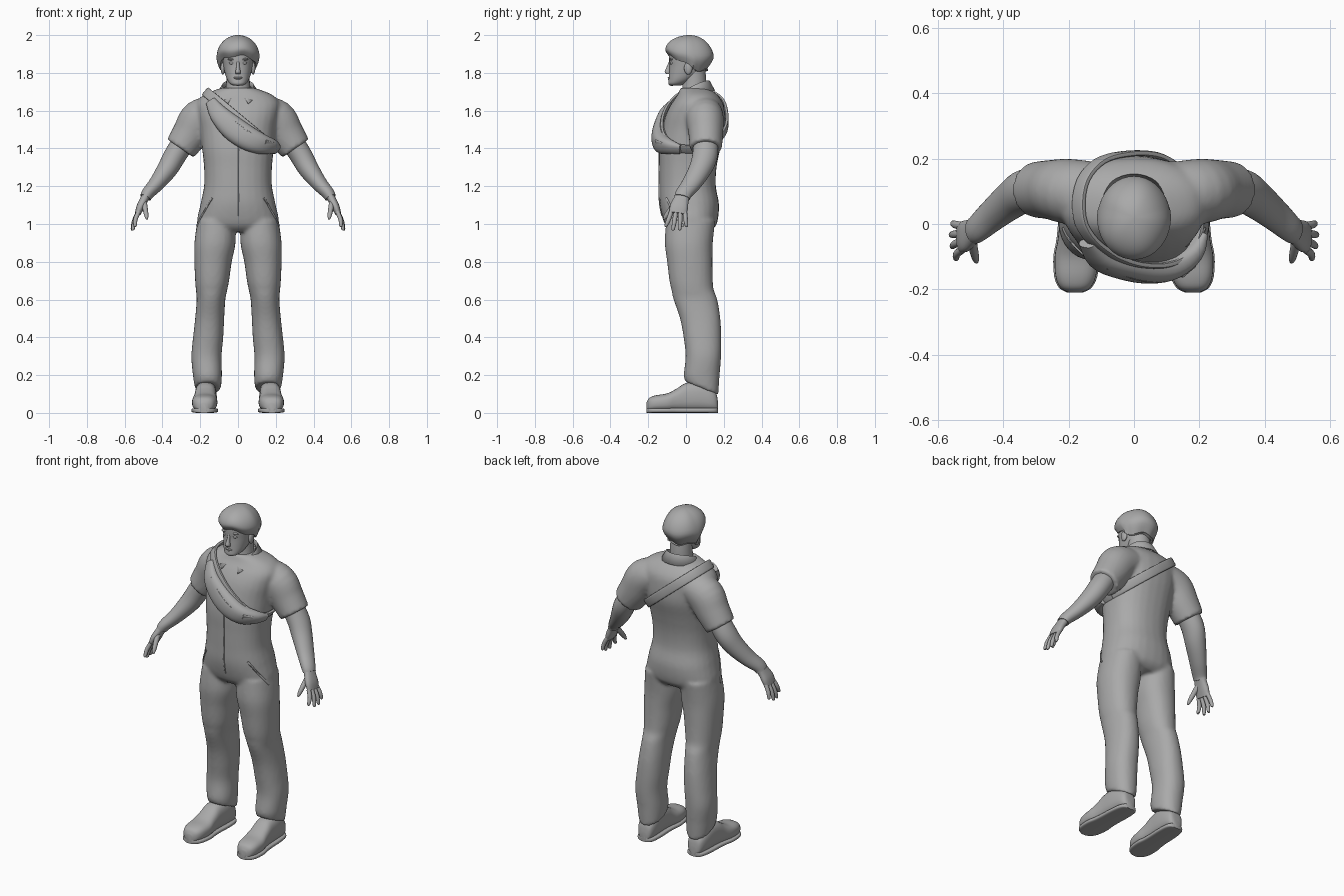
import bpy, bmesh, math
from mathutils import Vector
from mathutils.bvhtree import BVHTree

if "Cube" in bpy.data.objects:
    bpy.data.objects.remove(bpy.data.objects["Cube"])

grey = bpy.data.materials.new("plain grey")
grey.diffuse_color = (0.40, 0.40, 0.40, 1)
grey.use_nodes = True
grey.node_tree.nodes["Principled BSDF"].inputs["Base Color"].default_value = grey.diffuse_color


def add_object(name, bm):
    bmesh.ops.recalc_face_normals(bm, faces=bm.faces)
    mesh = bpy.data.meshes.new(name)
    bm.to_mesh(mesh)
    bm.free()
    mesh.materials.append(grey)
    mesh.polygons.foreach_set("use_smooth", [True] * len(mesh.polygons))
    ob = bpy.data.objects.new(name, mesh)
    bpy.context.collection.objects.link(ob)
    return ob


def skin_rows(bm, rows, closed=True):
    vs = [[bm.verts.new(p) for p in r] for r in rows]
    n = len(vs[0])
    for a, b in zip(vs, vs[1:]):
        for i in range(n if closed else n - 1):
            j = (i + 1) % n
            bm.faces.new((a[i], a[j], b[j], b[i]))
    return vs


def spline(pts, steps):
    """Smooth curve through the points; radii are interpolated too."""
    p = [Vector(q) for q in pts]
    out = []
    for i in range(len(p) - 1):
        a, b, c, d = p[max(i - 1, 0)], p[i], p[i + 1], p[min(i + 2, len(p) - 1)]
        for k in range(steps):
            t = k / steps
            out.append(0.5 * (2 * b + (c - a) * t + (2 * a - 5 * b + 4 * c - d) * t * t
                              + (3 * b - a - 3 * c + d) * t ** 3))
    return out + [p[-1]]


def tube(name, pts, ref=(0, 1, 0), axis=None, power=2.0, n=28, steps=4, s=1):
    """Loft of (x, y, z, radius across, radius along ref); s = -1 builds the mirror side."""
    path = spline(pts, steps)
    cen = [Vector(q[:3]) for q in path]
    rows = []
    for i, q in enumerate(path):
        t = Vector(axis) if axis else cen[min(i + 1, len(cen) - 1)] - cen[max(i - 1, 0)]
        t.normalize()
        v = Vector(ref)
        v = (v - t * v.dot(t)).normalized()
        u = v.cross(t)
        row = []
        for k in range(n):
            c, d = math.cos(k * math.tau / n), math.sin(k * math.tau / n)
            c = math.copysign(abs(c) ** (2 / power), c)
            d = math.copysign(abs(d) ** (2 / power), d)
            p = cen[i] + u * (q[3] * c) + v * (q[4] * d)
            row.append((p.x * s, p.y, p.z))
        rows.append(row)
    bm = bmesh.new()
    vs = skin_rows(bm, rows)
    bm.faces.new(vs[0])
    bm.faces.new(vs[-1])
    return add_object(name, bm)


def blob(name, loc, size):
    bm = bmesh.new()
    bmesh.ops.create_uvsphere(bm, u_segments=20, v_segments=12, radius=1)
    for v in bm.verts:
        v.co = Vector([a * b + c for a, b, c in zip(v.co, size, loc)])
    return add_object(name, bm)


UP = (0, 0, 1)

# boiler suit: torso, legs and short sleeves fused into one cloth surface
torso = tube("suit", [
    (0, .025, .96, .15, .10), (0, .025, 1.0, .215, .138), (0, .018, 1.1, .20, .157),
    (0, .008, 1.2, .18, .15), (0, .01, 1.3, .18, .152), (0, .02, 1.4, .19, .162),
    (0, .04, 1.5, .20, .167), (0, .05, 1.58, .215, .157), (0, .06, 1.64, .22, .137),
    (0, .06, 1.685, .18, .105), (0, .045, 1.72, .09, .075)], axis=UP, power=2.3)
bm = bmesh.new()
bm.from_mesh(torso.data)
torso_tree = BVHTree.FromBMesh(bm)
bm.free()
parts = [torso]
for s in (-1, 1):
    leg = tube("leg", [
        (.115, .025, 1.02, .10, .13), (.122, .015, .9, .109, .127), (.132, .02, .8, .099, .12),
        (.137, .027, .7, .09, .115), (.140, .035, .65, .083, .112), (.143, .05, .6, .076, .116),
        (.15, .075, .5, .077, .107), (.158, .087, .4, .08, .10), (.167, .092, .3, .08, .094),
        (.162, .083, .2, .077, .095), (.159, .083, .13, .069, .088)], axis=UP, power=2.2, s=s)
    for v in leg.data.vertices:          # trouser hem drops towards the heel
        if v.co.z < .2:
            v.co.z -= (v.co.y - .085) * .4 * (.2 - v.co.z) / .07
    sleeve = tube("sleeve", [
        (.12, .09, 1.59, .09, .10), (.20, .10, 1.555, .106, .10),
        (.25, .105, 1.48, .098, .092), (.305, .105, 1.40, .085, .085)], s=s)
    parts += [leg, sleeve]
bpy.ops.object.select_all(action='DESELECT')
for p in parts:
    p.select_set(True)
bpy.context.view_layer.objects.active = torso
bpy.ops.object.join()
rem = torso.modifiers.new("fuse", 'REMESH')
rem.mode, rem.voxel_size, rem.use_smooth_shade = 'VOXEL', .01, True
smo = torso.modifiers.new("soften", 'SMOOTH')
smo.factor, smo.iterations = .5, 6
suit_tree = BVHTree.FromObject(torso, bpy.context.evaluated_depsgraph_get())


def seam(name, pts, r=.004):
    on = [suit_tree.find_nearest(Vector(p))[0] for p in pts]
    return tube(name, [(*p, r, r) for p in on], ref=(1, 0, .1), n=8, steps=2)


# seams: front placket and hip pockets
seam("front_placket", [(.01, -.25, 1.01 + .06 * i) for i in range(11)])
for s in (-1, 1):
    seam("pocket_edge", [(s * (.165 + .012 * i), -.14 + .025 * i, 1.14 - .03 * i) for i in range(6)], .006)

# shoes, forearms and hands
for s in (-1, 1):
    shoe = [(.17, .02, .05), (.16, .04, .10), (.13, .052, .13), (.07, .057, .16), (0, .057, .155),
            (-.05, .06, .125), (-.1, .067, .10), (-.16, .062, .09), (-.195, .046, .076), (-.21, .02, .05)]
    tube("shoe", [(.172 - y * .04, y, h / 2 + .006, w, h / 2 - .003) for y, w, h in shoe],
         ref=UP, axis=(0, 1, 0), power=2.6, s=s)
    tube("sole", [(.172 - y * .04, y, .013, w + .004, .013) for y, w, h in shoe],
         ref=UP, axis=(0, 1, 0), power=4, s=s)
    tube("forearm", [
        (.285, .105, 1.44, .06, .065), (.335, .10, 1.36, .059, .067), (.375, .075, 1.29, .054, .06),
        (.43, .03, 1.215, .042, .051), (.475, -.01, 1.165, .034, .044),
        (.49, -.02, 1.14, .030, .042)], s=s)
    tube("palm", [
        (.478, -.012, 1.165, .024, .035), (.497, -.025, 1.13, .022, .040),
        (.517, -.037, 1.09, .021, .048), (.53, -.043, 1.055, .016, .045)], power=2.4, s=s)
    for i, (x, y, z) in enumerate([(.545, -.105, .985), (.556, -.068, .966),
                                   (.559, -.033, .967), (.554, .002, .985)]):
        k = (.526, -.078 + .024 * i, 1.065)
        m = ((k[0] + x) / 2 + .007, (k[1] + y) / 2, (k[2] + z) / 2)
        tube("finger", [(*k, .012, .012), (*m, .0115, .012), (x, y, z + .008, .009, .009),
                        (x, y, z, .004, .004)], n=12, s=s)
    tube("thumb", [(.498, -.04, 1.125, .014, .018), (.492, -.075, 1.085, .014, .015),
                   (.485, -.105, 1.045, .011, .012), (.482, -.117, 1.025, .005, .005)], n=14, s=s)

# neck and head
tube("neck", [(0, .045, 1.64, .08, .085), (0, .043, 1.70, .066, .066), (0, .045, 1.76, .062, .062),
              (0, .04, 1.82, .062, .062)], axis=UP)
tube("head", [
    (0, -.055, 1.732, .022, .025), (0, -.05, 1.742, .042, .043), (0, -.028, 1.765, .058, .064),
    (0, -.002, 1.80, .070, .088), (0, .012, 1.84, .078, .10), (0, .015, 1.88, .082, .105),
    (0, .015, 1.93, .078, .10), (0, .015, 1.97, .05, .06)], axis=UP, power=2.2)
tube("nose", [(0, -.082, 1.862, .007, .008), (0, -.092, 1.83, .009, .011),
              (0, -.097, 1.805, .014, .016), (0, -.092, 1.793, .012, .010)], axis=UP, n=16)
blob("upper_lip", (0, -.085, 1.774), (.024, .012, .006))
blob("lower_lip", (0, -.083, 1.765), (.020, .012, .006))
blob("chin", (0, -.075, 1.745), (.025, .018, .014))
for s in (-1, 1):
    blob("eye", (s * .032, -.075, 1.852), (.015, .010, .008))
    blob("brow", (s * .034, -.078, 1.872), (.022, .010, .006))
    blob("ear", (s * .080, .012, 1.825), (.012, .022, .034))

# bowl-cut hair: fringe high in front, low at the back, tucked in underneath
rows = []
for i in range(19):
    t = i / 16
    row = []
    for k in range(40):
        a = k * math.tau / 40
        front = (1 - math.sin(a)) / 2                   # 1 at the forehead, 0 at the nape
        low = 1.812 + .078 * max(0, front * 1.7 - .7) ** .6
        low += .006 * math.cos(a * 5)
        if t <= 1:
            r = max(.02, math.sin(t * math.pi * .62)) * (1 - .10 * max(0, t - .8) / .2)
            z = 2.0 - (2.0 - low) * (1 - math.cos(t * math.pi * .62)) / (1 - math.cos(math.pi * .62))
            if front < .35:
                r *= 1 - .30 * max(0, t - .72) * (1 - front) * 3
        else:
            r, z = .75 - .25 * (i - 17), low + .004
        row.append((.114 * r * math.cos(a), .02 + .13 * r * math.sin(a), z))
    rows.append(row)
bm = bmesh.new()
vs = skin_rows(bm, rows)
bm.faces.new(vs[0])
bm.faces.new(vs[-1])
add_object("hair", bm)

# open shirt collar with two pointed wings
rows = [[], [], []]
for k in range(33):
    a = math.radians(-90 + 16 + k * 328 / 32)
    f = ((1 - math.sin(a)) / 2) ** 1.5                  # 1 at the front
    tip = max(0, abs(k - 16) - 11) / 5
    c, d = math.cos(a), math.sin(a)
    rows[0].append((.074 * c, .043 + .072 * d, 1.74 - .075 * f))
    rows[1].append((.083 * c, .043 + .081 * d, 1.757 - .075 * f))
    rows[2].append((.108 * c + math.copysign(.024, c) * tip, .045 + .105 * d - .025 * tip,
                    1.705 - .04 * f - .028 * tip))
bm = bmesh.new()
skin_rows(bm, rows, closed=False)
sol = add_object("collar", bm).modifiers.new("cloth", 'SOLIDIFY')
sol.thickness, sol.offset = .008, 0

# strap: slanted loop around the torso, found by casting rays from inside
slant, wide = Vector((.77, 0, -.64)), Vector((.64, 0, .77))
mid = Vector((.01, .045, 1.55))
loop = []
for k in range(33):
    a = k * math.tau / 32
    d = slant * math.cos(a) + Vector((0, 1, 0)) * math.sin(a)
    hit = torso_tree.ray_cast(mid, d)[0]
    loop.append((*(hit + d * .009), .009, .026))
tube("strap", loop, ref=wide, power=4, n=16, steps=2)

# chest bag with zip and buckle
tube("chest_bag", [
    (-.145, -.06, 1.65, .014, .028), (-.10, -.105, 1.58, .035, .05), (-.03, -.125, 1.51, .045, .065),
    (.05, -.135, 1.455, .048, .065), (.12, -.125, 1.425, .042, .055), (.18, -.085, 1.41, .03, .04),
    (.205, -.03, 1.395, .014, .028)], ref=wide, power=2.4)
tube("bag_zip", [(-.085, -.134, 1.60, .005, .005), (-.01, -.163, 1.535, .005, .005),
                 (.07, -.175, 1.48, .005, .005), (.14, -.155, 1.445, .005, .005)], ref=wide, n=8)
tube("buckle", [(.135, -.152, 1.425, .012, .026), (.175, -.118, 1.413, .012, .026)],
     ref=wide, power=6, steps=1)

# smooth surfaces, crisp rims
bpy.ops.object.select_all(action='SELECT')
bpy.ops.object.shade_smooth_by_angle(angle=math.radians(45))
